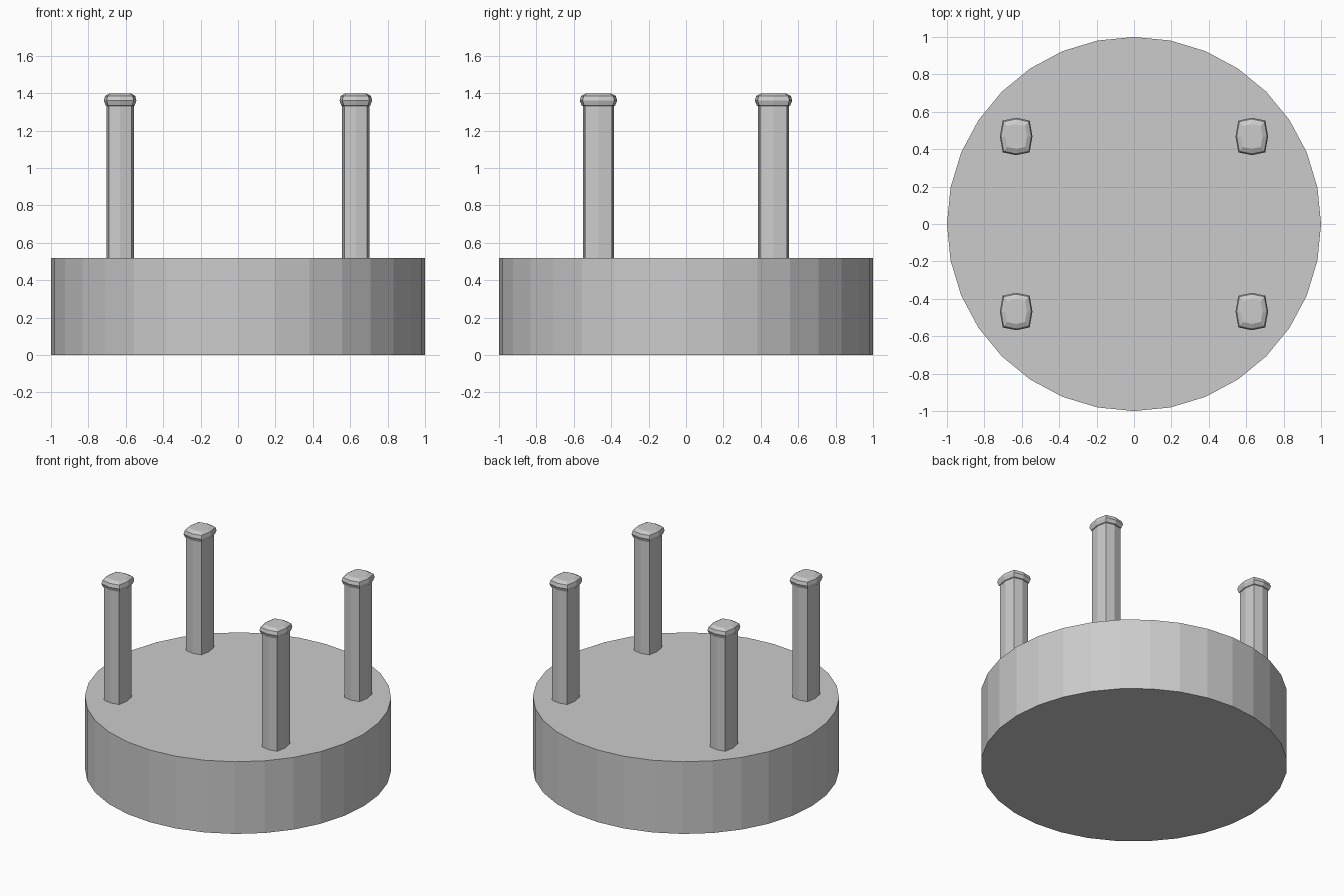
import bpy, bmesh

if "Cube" in bpy.data.objects:
    bpy.data.objects.remove(bpy.data.objects["Cube"])

# Round base
bpy.ops.mesh.primitive_cylinder_add(vertices=32, radius=1, depth=0.52, location=(0, 0, 0.26))
bpy.context.object.name = "round_base"

# Bulged-rectangle cross-section of a peg head, at full size
SECTION = [(0.087, 0), (0.072, 0.085), (0, 0.1), (-0.072, 0.085),
           (-0.087, 0), (-0.072, -0.085), (0, -0.1), (0.072, -0.085)]
# Peg profile: (height, section scale) from foot to rounded cap
PROFILE = [(0.5, 0.84), (1.332, 0.84), (1.335, 0.9), (1.36, 1.0), (1.385, 0.93), (1.399, 0.66)]


def make_peg(name, x, y):
    bm = bmesh.new()
    rings = [[bm.verts.new((px * s, py * s, z)) for px, py in SECTION] for z, s in PROFILE]
    n = len(SECTION)
    for low, high in zip(rings, rings[1:]):
        for i in range(n):
            j = (i + 1) % n
            bm.faces.new((low[i], low[j], high[j], high[i]))
    bm.faces.new(rings[0][::-1])
    bm.faces.new(rings[-1])
    mesh = bpy.data.meshes.new(name)
    bm.to_mesh(mesh)
    bm.free()
    peg = bpy.data.objects.new(name, mesh)
    peg.location = (x, y, 0)
    bpy.context.collection.objects.link(peg)


# Four capped pegs
for side, x in (("left", -0.63), ("right", 0.63)):
    for end, y in (("front", -0.468), ("back", 0.468)):
        make_peg(f"{end}_{side}_peg", x, y)
